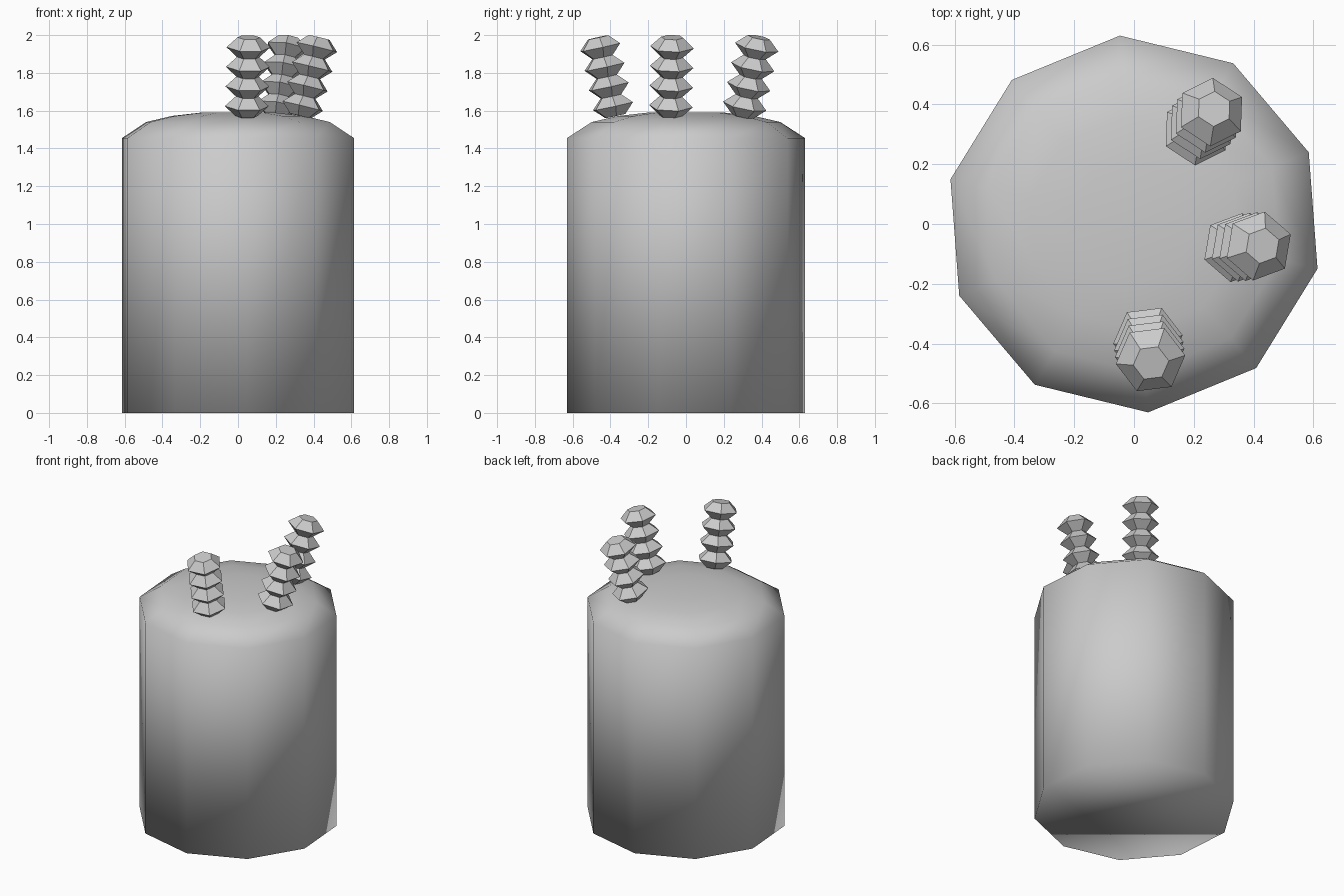
import bpy, bmesh, math
from mathutils import Vector, Matrix

cube = bpy.data.objects.get("Cube")
if cube:
    bpy.data.objects.remove(cube, do_unlink=True)

# single plain colour
grey = bpy.data.materials.new("plain_grey")
grey.use_nodes = True
colour = (0.6, 0.6, 0.6, 1)
grey.diffuse_color = colour
grey.node_tree.nodes["Principled BSDF"].inputs["Base Color"].default_value = colour


def lathe(name, profile, sides, turn, smooth):
    """Stack regular polygon rings (radius, height) and cap both ends."""
    bm = bmesh.new()
    rings = []
    for r, z in profile:
        angles = [math.radians(turn) + math.tau * i / sides for i in range(sides)]
        rings.append([bm.verts.new((r * math.cos(a), r * math.sin(a), z)) for a in angles])
    for low, high in zip(rings, rings[1:]):
        for i in range(sides):
            j = (i + 1) % sides
            bm.faces.new((low[i], low[j], high[j], high[i]))
    bm.faces.new(rings[0][::-1])
    bm.faces.new(rings[-1])
    for f in bm.faces:
        f.smooth = smooth
    mesh = bpy.data.meshes.new(name)
    bm.to_mesh(mesh)
    bm.free()
    mesh.materials.append(grey)
    obj = bpy.data.objects.new(name, mesh)
    bpy.context.collection.objects.link(obj)
    return obj


# ten-sided drum with a shallow domed top
lathe("body", [(0.632, 0), (0.632, 1.455), (0.5, 1.54), (0.36, 1.572), (0.2, 1.59)],
      10, 22.3, True)


# beaded hexagonal stalks leaning outwards
def stalk(name, base, tip, turn):
    base, tip = Vector((*base, 1.572)), Vector((*tip, 1.988))
    axis = tip - base
    step = axis.length / 8
    profile = [(0.117 if i % 2 else 0.06, i * step) for i in range(9)]
    obj = lathe(name, profile, 6, turn, False)
    lean = Vector((0, 0, 1)).rotation_difference(axis).to_matrix().to_4x4()
    obj.matrix_world = Matrix.Translation(base) @ lean


stalk("front_stalk", (0.045, -0.375), (0.057, -0.465), 7)
stalk("left_stalk", (0.33, -0.08), (0.43, -0.073), 20)
stalk("back_stalk", (0.2, 0.3), (0.268, 0.385), 27)
